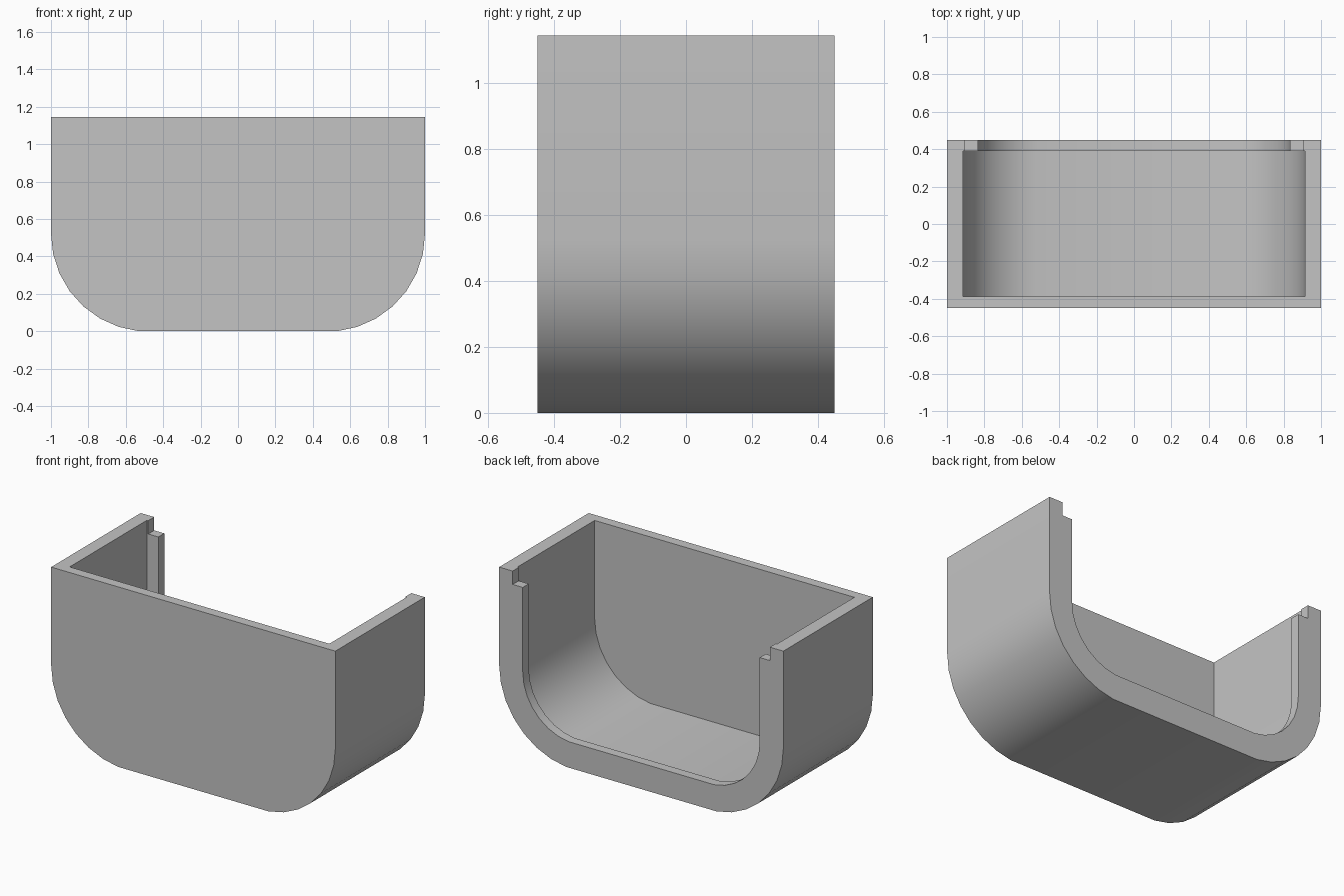
import bpy, bmesh, math

if "Cube" in bpy.data.objects:
    bpy.data.objects.remove(bpy.data.objects["Cube"], do_unlink=True)

HEIGHT = 1.145
RADIUS = 0.525           # outer corner radius
CENTRE_X = 1 - RADIUS    # corner centres shared by every profile
STEP = math.radians(12)
CENTRE_Z = RADIUS * math.cos(STEP / 2)

grey = bpy.data.materials.new("plain_grey")
grey.use_nodes = True
colour = (0.55, 0.55, 0.55, 1)
grey.diffuse_color = colour
grey.node_tree.nodes["Principled BSDF"].inputs["Base Color"].default_value = colour


def extrude_profile(name, points, y0, y1):
    """Solid made by extruding an x-z outline along y."""
    bm = bmesh.new()
    face = bm.faces.new([bm.verts.new((x, y0, z)) for x, z in points])
    result = bmesh.ops.extrude_face_region(bm, geom=[face])
    verts = [v for v in result["geom"] if isinstance(v, bmesh.types.BMVert)]
    bmesh.ops.translate(bm, verts=verts, vec=(0, y1 - y0, 0))
    bmesh.ops.recalc_face_normals(bm, faces=bm.faces[:])
    mesh = bpy.data.meshes.new(name)
    bm.to_mesh(mesh)
    bm.free()
    mesh.materials.append(grey)
    obj = bpy.data.objects.new(name, mesh)
    bpy.context.collection.objects.link(obj)
    return obj


def u_outline(inset, top):
    """U shape with faceted round lower corners."""
    r = RADIUS - inset
    right = [(CENTRE_X + r, top)]
    for i in range(8):
        a = STEP * i
        right.append((CENTRE_X + r * math.cos(a), CENTRE_Z - r * math.sin(a)))
    return right + [(-x, z) for x, z in reversed(right)]


# Outer body
bin_body = extrude_profile("open_bin", u_outline(0, HEIGHT), -0.45, 0.45)

# Cavity, opening through the back rim, and the notch at the rim's top
above = HEIGHT + 0.2
notch_outline = [(-0.905, 1.06), (0.905, 1.06), (0.905, above), (-0.905, above)]
cutters = [
    extrude_profile("cavity_cutter", u_outline(0.086, above), -0.387, 0.39),
    extrude_profile("rim_opening_cutter", u_outline(0.166, above), 0.2, 0.6),
    extrude_profile("notch_cutter", notch_outline, 0.3, 0.6),
]

bpy.ops.object.select_all(action="DESELECT")
bpy.context.view_layer.objects.active = bin_body
bin_body.select_set(True)
for cutter in cutters:
    cutter.hide_render = True
    mod = bin_body.modifiers.new(cutter.name, "BOOLEAN")
    mod.operation = "DIFFERENCE"
    mod.solver = "EXACT"
    mod.object = cutter
    bpy.ops.object.modifier_apply(modifier=mod.name)
    bpy.data.objects.remove(cutter, do_unlink=True)

# Smooth round corners, crisp edges
bpy.ops.object.shade_smooth_by_angle(angle=math.radians(30))
